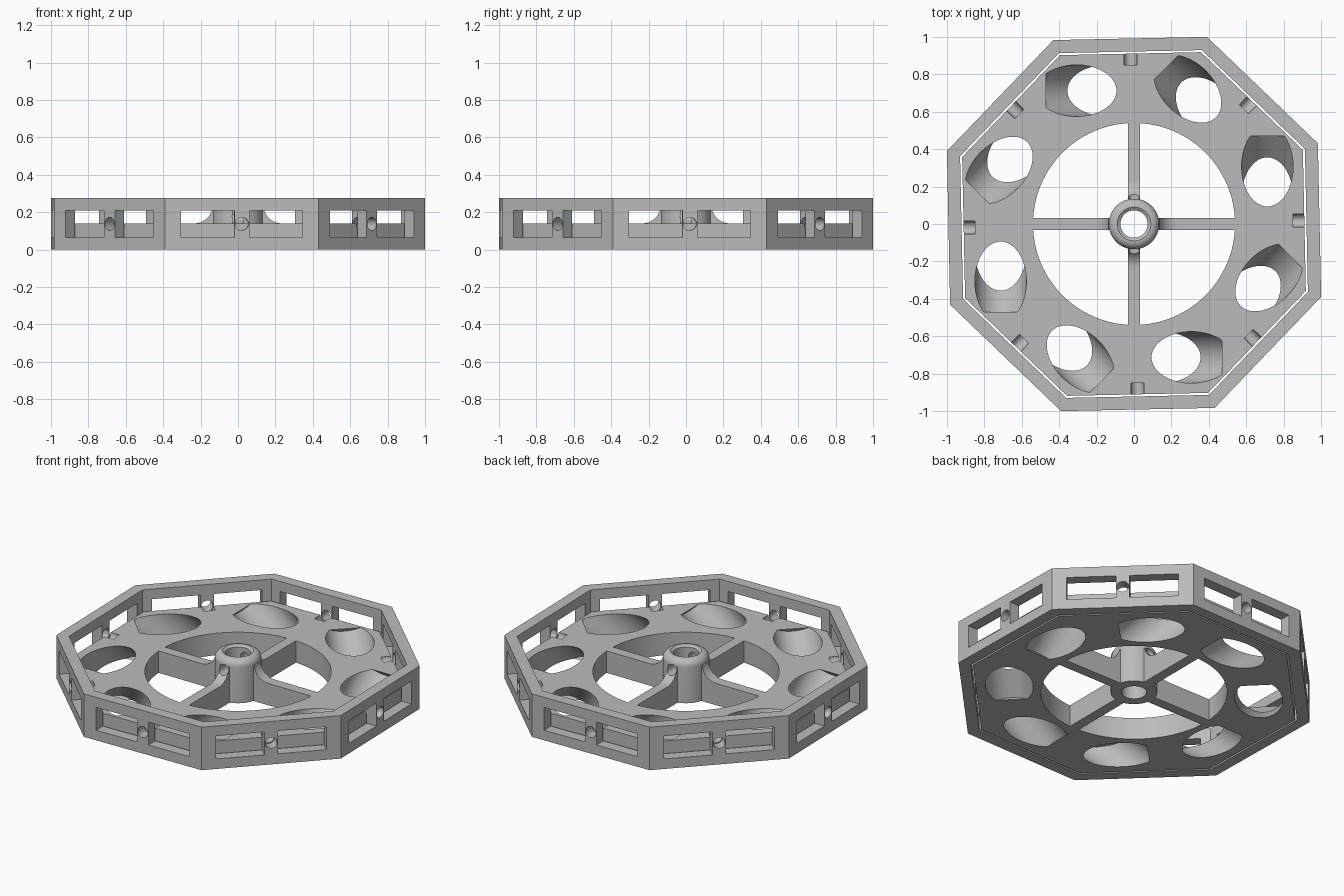
import bpy, bmesh
from math import sin, cos, tan, pi, radians
from mathutils import Matrix, Vector

if "Cube" in bpy.data.objects:
    bpy.data.objects.remove(bpy.data.objects["Cube"])

TURN = radians(1.2)      # slight twist of the octagon against the spokes
PLATE_H = 0.14
RING_H = 0.275
MID_H = RING_H / 2

grey = bpy.data.materials.new("plain grey")
grey.use_nodes = True
grey.diffuse_color = (0.5, 0.5, 0.5, 1)
grey.node_tree.nodes["Principled BSDF"].inputs["Base Color"].default_value = (0.5, 0.5, 0.5, 1)


def finish(name, bm):
    bmesh.ops.recalc_face_normals(bm, faces=bm.faces)
    mesh = bpy.data.meshes.new(name)
    bm.to_mesh(mesh)
    bm.free()
    mesh.materials.append(grey)
    obj = bpy.data.objects.new(name, mesh)
    bpy.context.collection.objects.link(obj)
    return obj


def add_cylinder(bm, radius, depth, matrix, sides=48):
    bmesh.ops.create_cone(bm, cap_ends=True, segments=sides, radius1=radius,
                          radius2=radius, depth=depth, matrix=matrix)


def cylinder(name, radius, depth, matrix, sides=48):
    bm = bmesh.new()
    add_cylinder(bm, radius, depth, matrix, sides)
    return finish(name, bm)


def octagon(name, apothem, bottom, top):
    spin = Matrix.Rotation(TURN + pi / 8, 4, 'Z')
    place = Matrix.Translation((0, 0, (bottom + top) / 2)) @ spin
    return cylinder(name, apothem / cos(pi / 8), top - bottom, place, 8)


def cut(obj, cutter):
    mod = obj.modifiers.new("cut", 'BOOLEAN')
    mod.operation = 'DIFFERENCE'
    mod.solver = 'EXACT'
    mod.object = cutter
    bpy.context.view_layer.objects.active = obj
    bpy.ops.object.modifier_apply(modifier=mod.name)


def discard(*cutters):
    for c in cutters:
        bpy.data.objects.remove(c)


def around(k):
    return Matrix.Rotation(TURN + k * pi / 4, 4, 'Z')


# Outer ring with a pair of windows in every side
ring = octagon("outer_ring", 0.992, 0, RING_H)
ring_bore = octagon("ring_bore", 0.922, -0.1, RING_H + 0.1)
cut(ring, ring_bore)
bm = bmesh.new()
for k in range(8):
    for side in (-1, 1):
        place = around(k) @ Matrix.Translation((0.96, side * 0.1825, MID_H))
        bmesh.ops.create_cube(bm, size=1, matrix=place @ Matrix.Diagonal((0.2, 0.285, 0.146, 1)))
windows = finish("window_cutter", bm)
cut(ring, windows)

# Radial pin holes: through the ring posts, half-round grooves in the plate
bm = bmesh.new()
for k in range(8):
    place = around(k) @ Matrix.Translation((0.955, 0, MID_H)) @ Matrix.Rotation(pi / 2, 4, 'Y')
    add_cylinder(bm, 0.035, 0.21, place, 32)
pins = finish("pin_cutter", bm)
cut(ring, pins)

# Inner plate with a large central opening
plate = octagon("inner_plate", 0.911, 0, PLATE_H)
opening = cylinder("opening_cutter", 0.54, 1, Matrix(), 96)
cut(plate, opening)
cut(plate, pins)

# Eight slanted round pockets, leaning around the plate
LEAN = radians(50)
bm = bmesh.new()
for k in range(8):
    place = (Matrix.Rotation(k * pi / 4, 4, 'Z')
             @ Matrix.Translation((0.713, 0.225, PLATE_H / 2))
             @ Matrix.Rotation(-LEAN, 4, 'X'))
    add_cylinder(bm, 0.138, 0.466, place, 64)
pockets = finish("pocket_cutter", bm)
cut(plate, pockets)
discard(ring_bore, windows, pins, opening, pockets)

# Hub: bored post with a rounded top
bm = bmesh.new()
outer, bore, rnd = 0.135, 0.073, 0.045
profile = [(bore, 0), (outer, 0)]
profile += [(outer - rnd + rnd * cos(a), RING_H - rnd + rnd * sin(a))
            for a in (i * pi / 16 for i in range(9))]
profile += [(bore, RING_H - 0.012)]
verts = [bm.verts.new((x, 0, z)) for x, z in profile]
edges = [bm.edges.new((verts[i], verts[(i + 1) % len(verts)])) for i in range(len(verts))]
bmesh.ops.spin(bm, geom=verts + edges, axis=(0, 0, 1), cent=(0, 0, 0),
               angle=2 * pi, steps=64, use_duplicate=False)
bmesh.ops.remove_doubles(bm, verts=bm.verts, dist=0.0001)
hub = finish("hub", bm)

# Spokes with a concave fillet rising onto the hub
FILLET = 0.1
spokes = []
for k, name in enumerate(("left_spoke", "back_spoke", "right_spoke", "front_spoke")):
    bm = bmesh.new()
    outline = [(0.1, 0), (0.541, 0), (0.541, PLATE_H)]
    outline += [(outer + FILLET - FILLET * sin(a), PLATE_H + FILLET - FILLET * cos(a))
                for a in (i * pi / 24 for i in range(12))]
    outline += [(outer - 0.005, PLATE_H + FILLET * 0.87), (0.1, PLATE_H + FILLET * 0.87)]
    face = bm.faces.new([bm.verts.new((x, -0.0325, z)) for x, z in outline])
    moved = bmesh.ops.extrude_face_region(bm, geom=[face])["geom"]
    bmesh.ops.translate(bm, vec=(0, 0.065, 0),
                        verts=[g for g in moved if isinstance(g, bmesh.types.BMVert)])
    bmesh.ops.rotate(bm, verts=bm.verts, cent=(0, 0, 0),
                     matrix=Matrix.Rotation(k * pi / 2, 3, 'Z'))
    spokes.append(finish(name, bm))

# Cross hole through the hub and the fillets of the front and back spokes
cross = cylinder("cross_cutter", 0.03, 0.6,
                 Matrix.Translation((0, 0, 0.205)) @ Matrix.Rotation(pi / 2, 4, 'X'), 32)
for part in (hub, spokes[1], spokes[3]):
    cut(part, cross)
discard(cross)

# Smooth the round surfaces, keep edges sharp
bpy.ops.object.select_all(action='DESELECT')
for part in [ring, plate, hub] + spokes:
    part.select_set(True)
bpy.context.view_layer.objects.active = ring
bpy.ops.object.shade_smooth_by_angle(angle=radians(30))
